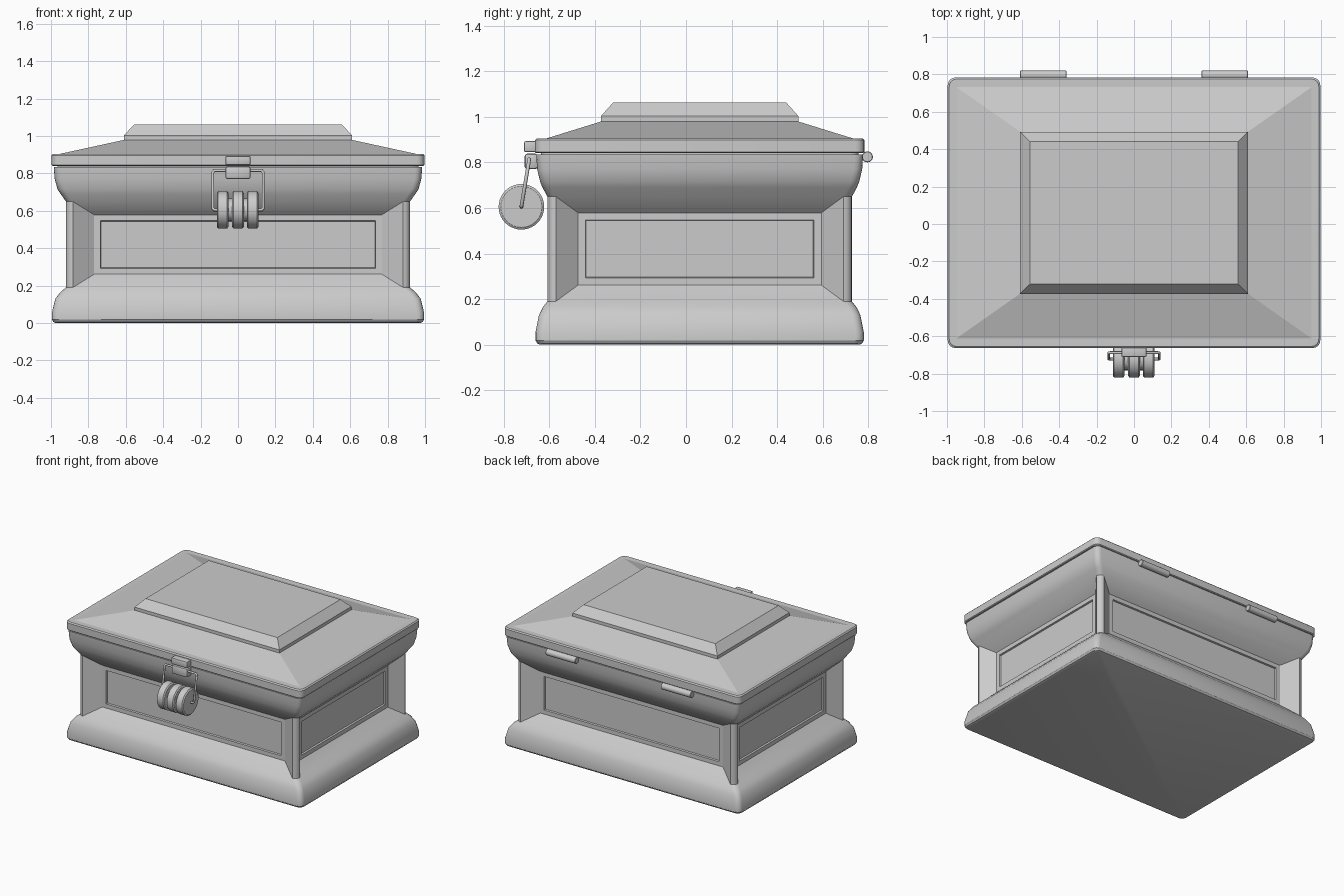
import bpy, bmesh, math
from mathutils import Vector

if "Cube" in bpy.data.objects:
    bpy.data.objects.remove(bpy.data.objects["Cube"])

CY = 0.06  # centre of the box in y


def finish(name, bm, angle=30):
    bmesh.ops.recalc_face_normals(bm, faces=bm.faces[:])
    me = bpy.data.meshes.new(name)
    bm.to_mesh(me)
    bm.free()
    ob = bpy.data.objects.new(name, me)
    bpy.context.collection.objects.link(ob)
    bpy.ops.object.select_all(action='DESELECT')
    ob.select_set(True)
    bpy.context.view_layer.objects.active = ob
    bpy.ops.object.shade_smooth_by_angle(angle=math.radians(angle))
    return ob


def outline(hx, hy, r, seg=4):
    if r == 0:
        return [(hx, hy), (-hx, hy), (-hx, -hy), (hx, -hy)]
    pts = []
    for i, (sx, sy) in enumerate([(1, 1), (-1, 1), (-1, -1), (1, -1)]):
        for k in range(seg + 1):
            a = math.pi / 2 * (i + k / seg)
            pts.append((sx * (hx - r) + r * math.cos(a), sy * (hy - r) + r * math.sin(a)))
    return pts


def loft(rings, r):
    # stack of rounded rectangles (z, half width, half depth), capped at both ends
    bm = bmesh.new()
    loops = [[bm.verts.new((x, y + CY, z)) for x, y in outline(hx, hy, r)] for z, hx, hy in rings]
    for a, b in zip(loops, loops[1:]):
        for i in range(len(a)):
            j = (i + 1) % len(a)
            bm.faces.new((a[i], a[j], b[j], b[i]))
    bm.faces.new(loops[0][::-1])
    bm.faces.new(loops[-1])
    bm.normal_update()
    return bm


def recess(bm, f, du, dz, depth):
    # inset a wall face by du sideways and dz vertically, then push it in
    n = f.normal.copy()
    c = f.calc_center_median()
    bmesh.ops.inset_individual(bm, faces=[f], thickness=0.002)
    for v in f.verts:
        d = v.co - c
        for ax, amount in enumerate((du, du, dz)):
            if abs(n[ax]) < 0.5:
                d[ax] -= math.copysign(amount - 0.002, d[ax])
        v.co = c + d - n * depth


def box(name, x0, x1, y0, y1, z0, z1, bev=0.006):
    bm = bmesh.new()
    bmesh.ops.create_cube(bm, size=1)
    for v in bm.verts:
        v.co = Vector((v.co.x * (x1 - x0) + (x0 + x1) / 2,
                       v.co.y * (y1 - y0) + (y0 + y1) / 2,
                       v.co.z * (z1 - z0) + (z0 + z1) / 2))
    bmesh.ops.bevel(bm, geom=bm.edges[:], offset=bev, segments=2, profile=0.5, affect='EDGES')
    return finish(name, bm)


def turned(name, profile, y, z, seg):
    # solid of revolution about an x axis, profile of (x, radius)
    bm = bmesh.new()
    loops = []
    for x, r in profile:
        loops.append([bm.verts.new((x, y + r * math.cos(2 * math.pi * k / seg),
                                    z + r * math.sin(2 * math.pi * k / seg))) for k in range(seg)])
    for a, b in zip(loops, loops[1:]):
        for i in range(seg):
            j = (i + 1) % seg
            bm.faces.new((a[i], a[j], b[j], b[i]))
    bm.faces.new(loops[0])
    bm.faces.new(loops[-1])
    return finish(name, bm)


# Body: flared foot, posts, flared top
body = loft([(0, .975, .70), (.005, .987, .712), (.018, .995, .72), (.055, .995, .72),
             (.13, .977, .705), (.165, .95, .688), (.19, .92, .668),
             (.65, .92, .668), (.69, .948, .69), (.715, .965, .70),
             (.77, .98, .713), (.835, .985, .717), (.835, .965, .697), (.85, .965, .697)], .037)

# Recessed panels with a fine stepped border on each wall
walls = [f for f in body.faces if f.calc_area() > .3 and abs(f.normal.z) < .1
         and abs(f.calc_center_median().z - .42) < .02]
for f in walls:
    recess(body, f, .115 if abs(f.normal.y) > .5 else .098, .072, .075)
    recess(body, f, .033, .032, 0)
    recess(body, f, .004, .004, .012)
finish("chest_body", body)

# Lid: rim, sloped roof, raised top plate
finish("lid_rim", loft([(.84, .99, .717), (.845, .996, .723), (.897, .996, .723), (.905, .988, .715)], .04))
finish("lid_slope", loft([(.90, .955, .676), (.905, .95, .672), (.98, .605, .43)], 0), 5)
finish("lid_top_plate", loft([(.97, .61, .433), (1.003, .61, .433), (1.062, .555, .38)], 0))

# Hinge barrels at the back
for side in (-1, 1):
    turned("hinge_barrel", [(side * .36, .021), (side * .363, .024), (side * .607, .024), (side * .61, .021)],
           .796, .824, 20)

# Latch on the front
box("latch_upper", -.067, .067, -.71, -.65, .845, .893)
box("latch_lower", -.067, .067, -.708, -.65, .77, .838, .012)

# Lock dials on their axle
LY, LZ, R = -.722, .605, .1
for cx in (-.082, 0, .078):
    turned("lock_dial", [(cx - .031, .08), (cx - .031, .09), (cx - .024, R), (cx + .024, R),
                         (cx + .031, .09), (cx + .031, .08)], LY, LZ, 40)
turned("lock_axle", [(-.1, .06), (.1, .06)], LY, LZ, 24)

# Wire shackle through the latch
cu = bpy.data.curves.new("shackle", 'CURVE')
cu.dimensions = '3D'
cu.bevel_depth = .008
cu.bevel_resolution = 2
cu.use_fill_caps = True
half = [(.10, LY, LZ), (.127, LY, LZ), (.135, LY + .001, LZ + .008),
        (.135, -.689, .805), (.127, -.688, .815)]
pts = half + [(-x, y, z) for x, y, z in reversed(half)]
sp = cu.splines.new('POLY')
sp.points.add(len(pts) - 1)
for p, co in zip(sp.points, pts):
    p.co = (*co, 1)
bpy.context.collection.objects.link(bpy.data.objects.new("shackle", cu))
